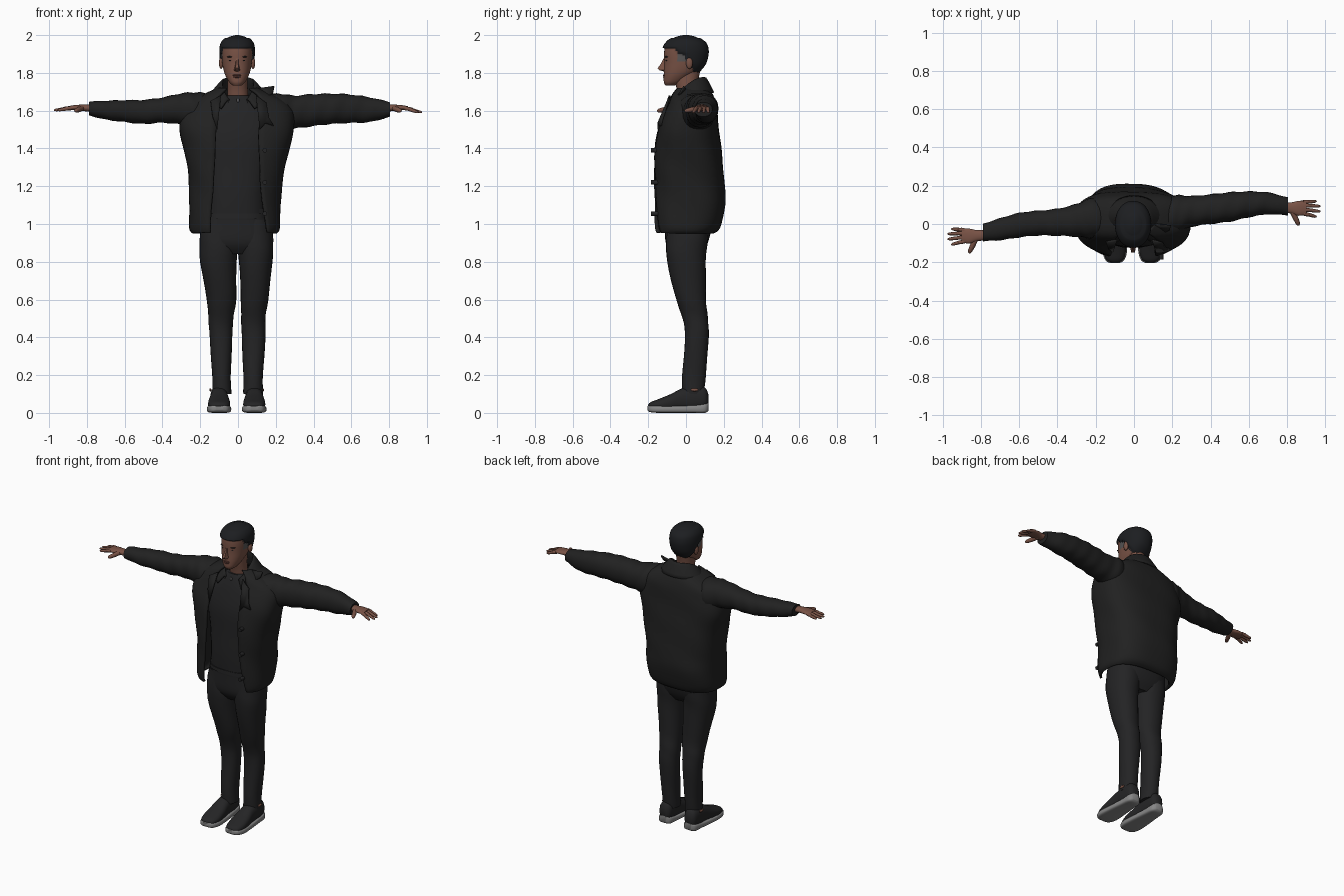
import bpy, bmesh, math
from mathutils import Vector

def material(name, r, g, b):
    m = bpy.data.materials.new(name)
    m.diffuse_color = (r, g, b, 1)
    return m

JACKET = material("jacket_black", .015, .015, .015)
CLOTH = material("trouser_black", .017, .017, .018)
HAIR = material("hair_dark", .012, .013, .015)
SKIN = material("skin", .19, .085, .06)
LIP = material("lip_brown", .13, .05, .04)
GREY = material("temple_grey", .10, .095, .095)
SOLE = material("sole_grey", .24, .24, .24)
SHOE = material("shoe_black", .018, .018, .019)

def spline(rows, k=4):
    """Smoothly interpolate tuples of numbers."""
    out, n = [], len(rows)
    for i in range(n - 1):
        a, b, c, d = rows[max(i - 1, 0)], rows[i], rows[i + 1], rows[min(i + 2, n - 1)]
        for j in range(k):
            t = j / k
            out.append(tuple(q + .5 * t * (r - p + t * (2*p - 5*q + 4*r - s + t * (3*(q - r) + s - p)))
                             for p, q, r, s in zip(a, b, c, d)))
    return out + [rows[-1]]

def skin_rings(name, rings, mat, closed=True, thick=0):
    bm = bmesh.new()
    vs = [[bm.verts.new(p) for p in r] for r in rings]
    n = len(rings[0])
    for a, b in zip(vs, vs[1:]):
        for i in range(n if closed else n - 1):
            j = (i + 1) % n
            bm.faces.new((a[i], a[j], b[j], b[i]))
    if closed:
        bm.faces.new(vs[0])
        bm.faces.new(vs[-1])
    return finish(name, bm, mat, thick)

def finish(name, bm, mat, thick=0):
    bmesh.ops.recalc_face_normals(bm, faces=bm.faces)
    me = bpy.data.meshes.new(name)
    bm.to_mesh(me)
    bm.free()
    me.materials.append(mat)
    me.shade_smooth()
    me.set_sharp_from_angle(angle=math.radians(50))
    ob = bpy.data.objects.new(name, me)
    bpy.context.collection.objects.link(ob)
    if thick:
        s = ob.modifiers.new("thickness", 'SOLIDIFY')
        s.thickness, s.offset = thick, 0
    return ob

def se(v, p):
    return math.copysign(abs(v) ** (2 / p), v)

def loft(name, rows, axis, mat, p=2.2, n=24, k=4, wob=0, dx=0):
    """Rows: position on axis, then min/max of both cross directions."""
    rings = []
    for q, (s, a0, a1, b0, b1) in enumerate(spline(rows, k)):
        ring = []
        for i in range(n):
            t = 2 * math.pi * i / n
            w = 1 + wob * math.sin(q * 1.3 + 2 * t)
            a = (a0 + a1) / 2 + (a1 - a0) / 2 * se(math.cos(t), p) * w
            b = (b0 + b1) / 2 + (b1 - b0) / 2 * se(math.sin(t), p) * w
            ring.append({'z': (a + dx, b, s), 'x': (s, a, b), 'y': (a + dx, s, b)}[axis])
        rings.append(ring)
    return skin_rings(name, rings, mat)

def tube(name, a, b, r, mat):
    a, b = Vector(a), Vector(b)
    d = (b - a).normalized()
    u = d.cross(Vector((0, 0, 1))).normalized()
    v = u.cross(d)
    rings = [[a.lerp(b, f) + r * g * (u * math.cos(i * math.pi / 5) + v * math.sin(i * math.pi / 5))
              for i in range(10)] for f, g in ((0, 1), (.5, 1), (.85, .8), (.96, .5), (1, .15))]
    return skin_rings(name, rings, mat)

def plate(name, pts, mat, thick):
    bm = bmesh.new()
    bm.faces.new([bm.verts.new(p) for p in pts])
    return finish(name, bm, mat, thick)

def ball(name, c, s, mat):
    bm = bmesh.new()
    bmesh.ops.create_uvsphere(bm, u_segments=16, v_segments=10, radius=1)
    for v in bm.verts:
        v.co = Vector(c) + Vector((v.co.x * s[0], v.co.y * s[1], v.co.z * s[2]))
    return finish(name, bm, mat)

# trousers
loft("left_leg", [(.10, -.135, -.035, -.02, .095), (.2, -.137, -.038, -.02, .105), (.4, -.15, -.03, -.005, .12),
                  (.5, -.157, -.025, -.018, .116), (.6, -.165, -.01, -.052, .106), (.8, -.2, -.008, -.1, .105),
                  (.92, -.203, 0, -.105, .115), (1.02, -.19, 0, -.1, .12)], 'z', CLOTH, wob=.012)
loft("right_leg", [(.10, .028, .132, -.02, .095), (.2, .028, .132, -.02, .105), (.4, .02, .146, -.005, .12),
                   (.5, .017, .145, -.018, .116), (.6, .015, .16, -.052, .106), (.8, .006, .182, -.1, .105),
                   (.92, -.01, .187, -.105, .115), (1.02, -.01, .17, -.1, .12)], 'z', CLOTH, wob=.012)
loft("hips", [(.84, -.15, .13, -.07, .08), (.9, -.2, .182, -.107, .115), (1, -.19, .17, -.112, .14),
              (1.08, -.18, .16, -.112, .14)], 'z', CLOTH, p=2.6)

# shoes
for side, dx in (("left", -.1), ("right", .086)):
    loft(side + "_shoe", [(-.2, -.02, .02, .02, .045), (-.185, -.045, .045, .012, .058), (-.14, -.058, .058, .01, .075),
                          (-.08, -.056, .056, .01, .1), (-.02, -.048, .048, .01, .13), (.05, -.046, .046, .01, .145),
                          (.1, -.04, .04, .02, .135), (.118, -.02, .02, .035, .1)], 'y', SHOE, p=2.4, dx=dx)
    loft(side + "_sole", [(-.205, -.02, .02, .015, .035), (-.19, -.048, .048, .004, .04), (-.14, -.064, .064, 0, .04),
                          (-.06, -.06, .06, 0, .038), (.04, -.05, .05, 0, .042), (.1, -.044, .044, 0, .05),
                          (.12, -.024, .024, .012, .055)], 'y', SOLE, p=4, dx=dx)
    ball(side + "_ankle", (dx + (.046 if dx > 0 else -.046), .045, .122), (.006, .02, .008), SKIN)

# shirt, belt
loft("shirt", [(1.02, -.17, .15, -.118, .13), (1.15, -.17, .15, -.125, .14), (1.3, -.18, .17, -.122, .14),
               (1.45, -.2, .2, -.118, .13), (1.57, -.19, .19, -.092, .12), (1.64, -.12, .12, -.07, .1),
               (1.68, -.068, .065, -.052, .075)], 'z', CLOTH, p=2.5)
loft("belt", [(1.03, -.18, .16, -.123, .14), (1.055, -.18, .16, -.123, .14)], 'z', SHOE, p=2.6, k=1)
ball("pendant", (0, -.073, 1.655), (.008, .006, .012), GREY)

# jacket body: open front, last two numbers are the opening edges
body = [(.955, -.235, .2, -.165, .14, -.145, .155), (.985, -.252, .215, -.17, .175, -.145, .15),
        (1.1, -.252, .22, -.172, .202, -.14, .13), (1.2, -.252, .226, -.172, .198, -.13, .12),
        (1.3, -.262, .243, -.17, .19, -.125, .115), (1.4, -.28, .265, -.165, .18, -.12, .11),
        (1.5, -.305, .29, -.145, .168, -.115, .11), (1.58, -.29, .29, -.115, .16, -.11, .12),
        (1.64, -.25, .25, -.09, .152, -.105, .12), (1.685, -.17, .17, -.075, .135, -.09, .1),
        (1.715, -.1, .1, -.05, .11, -.06, .06)]
rings = []
for q, (z, xl, xr, yf, yb, el, er) in enumerate(spline(body)):
    p, cx, hw = 2.7, (xl + xr) / 2, (xr - xl) / 2
    t0 = math.asin(min(.98, (er - cx) / hw) ** (p / 2))
    t1 = 2 * math.pi - math.asin(min(.98, (cx - el) / hw) ** (p / 2))
    ring = []
    for i in range(49):
        t = t0 + (t1 - t0) * i / 48
        w = 1 + .008 * math.sin(q * .7 + 4 * t)
        ring.append((cx + hw * se(math.sin(t), p) * w,
                     (yf + yb) / 2 - (yb - yf) / 2 * se(math.cos(t), p) * w, z))
    rings.append(ring)
skin_rings("jacket_body", rings, JACKET, False, .014)

# collar rolled outward and dropping toward the front
rings = []
for z, hw, yf, yb, drop in spline([(1.67, .115, -.09, .12, .1), (1.765, .085, -.075, .1, .14),
                                   (1.762, .1, -.085, .11, .13), (1.695, .155, -.115, .145, .1)], 3):
    ring = []
    for i in range(33):
        t = .6 + (2 * math.pi - 1.2) * i / 32
        ring.append((hw * math.sin(t), (yf + yb) / 2 - (yb - yf) / 2 * math.cos(t),
                     z - drop * ((1 + math.cos(t)) / 2) ** 2))
    rings.append(ring)
skin_rings("collar", rings, JACKET, False, .01)
plate("right_lapel", [(.095, -.085, 1.68), (.15, -.1, 1.64), (.165, -.125, 1.56), (.188, -.135, 1.52),
                      (.145, -.145, 1.535), (.115, -.145, 1.5)], JACKET, .012)
plate("left_lapel", [(-.09, -.085, 1.68), (-.145, -.095, 1.65), (-.135, -.125, 1.57), (-.11, -.145, 1.5)], JACKET, .012)
plate("collar_peak", [(.1, .0, 1.715), (.192, -.01, 1.728), (.185, -.03, 1.695), (.12, -.06, 1.65)], JACKET, .01)

# buttons
for z in (1.39, 1.22, 1.055):
    loft("button", [(-.185, .13, .154, z - .012, z + .012), (-.14, .13, .154, z - .012, z + .012)], 'y', SHOE, n=12, k=1)

# sleeves
loft("left_sleeve", [(-.15, -.06, .13, 1.5, 1.69), (-.22, -.075, .135, 1.5, 1.697), (-.3, -.066, .105, 1.525, 1.692),
                     (-.4, -.062, .08, 1.536, 1.67), (-.5, -.06, .07, 1.53, 1.657), (-.6, -.07, .058, 1.54, 1.656),
                     (-.7, -.085, .03, 1.553, 1.652), (-.79, -.09, 0, 1.575, 1.648)], 'x', JACKET, wob=.03, k=5)
loft("right_sleeve", [(.15, -.06, .13, 1.5, 1.685), (.22, -.05, .15, 1.49, 1.69), (.3, -.015, .147, 1.505, 1.68),
                      (.4, 0, .155, 1.518, 1.688), (.5, .012, .166, 1.53, 1.69), (.6, .035, .17, 1.535, 1.685),
                      (.7, .05, .165, 1.54, 1.67), (.805, .045, .138, 1.568, 1.645)], 'x', JACKET, wob=.03, k=5)

# hands: s mirrors along x, oy shifts sideways
for side, s, oy, slope in (("left", -1, -.06, .0), ("right", 1, .085, -.012)):
    ob = loft(side + "_palm", [(s * .76, oy - .024, oy + .03, 1.592, 1.632), (s * .82, oy - .03, oy + .028, 1.598, 1.632),
                               (s * .86, oy - .042, oy + .036, 1.602, 1.63), (s * .9, oy - .036, oy + .036, 1.602, 1.624)],
              'x', SKIN)
    for name, y0, y1, x1 in (("index", -.03, -.048, .955), ("middle", -.009, -.02, .975),
                             ("ring", .012, .008, .975), ("little", .029, .034, .955)):
        mid = (s * (.885 + x1) / 2, oy + (y0 + y1) / 2, 1.612 + slope / 2)
        tube(f"{side}_{name}_base", (s * .885, oy + y0, 1.613), mid, .0105, SKIN)
        tube(f"{side}_{name}_finger", (s * .89, oy + y0, 1.613), (s * x1, oy + y1, 1.602 + slope), .0095, SKIN)
    tube(side + "_thumb", (s * .825, oy - .015, 1.613), (s * .862, oy - .093, 1.598), .014, SKIN)

# neck and head
loft("neck", [(1.6, -.06, .06, -.03, .08), (1.7, -.056, .053, -.045, .062), (1.76, -.055, .05, -.06, .065),
              (1.83, -.055, .05, -.06, .08)], 'z', SKIN)
head = loft("head", [(1.733, -.028, .018, -.108, -.06), (1.75, -.046, .037, -.117, -.02), (1.78, -.064, .054, -.118, .025),
                     (1.81, -.075, .065, -.117, .065), (1.85, -.083, .073, -.115, .095), (1.9, -.087, .078, -.116, .108),
                     (1.935, -.086, .077, -.112, .106), (1.96, -.079, .07, -.097, .095), (1.98, -.063, .054, -.075, .07),
                     (1.993, -.04, .032, -.045, .045), (2, -.012, .004, -.015, .015)], 'z', SKIN, n=56, k=5)
me = head.data
me.materials.append(HAIR)
me.materials.append(GREY)
plain = set()
for f in me.polygons:
    c = f.center
    line = 1.93 if c.y < -.05 else max(1.79, 1.9 - max(0, c.y + .02) * 1.6)
    if c.z > line:
        f.material_index = 1
    elif abs(c.x) > .05 and -.05 < c.y < .03 and c.z > 1.855:
        f.material_index = 2
    if f.material_index != 1:
        plain.update(f.vertices)
for v in me.vertices:   # hair stands off the scalp
    if v.index not in plain and v.co.z < 1.985:
        d = Vector((v.co.x + .005, v.co.y, 0))
        v.co += d.normalized() * .012

# face details
X = -.005
skin_rings("nose", [[(X - w, -.105, z), (X - w * .6, y, z), (X + w * .6, y, z), (X + w, -.105, z)]
                    for z, w, y in ((1.808, .012, -.12), (1.815, .018, -.143), (1.825, .015, -.15),
                                    (1.845, .01, -.135), (1.875, .008, -.119))], SKIN)
ball("upper_lip", (X, -.115, 1.787), (.024, .008, .005), LIP)
ball("lower_lip", (X, -.114, 1.778), (.02, .008, .005), LIP)
for s in (-1, 1):
    ball("eye", (X + s * .032, -.1, 1.866), (.012, .009, .005), HAIR)
    ball("eyebrow", (X + s * .034, -.1, 1.885), (.02, .012, .004), HAIR)
    ball("ear", (X + s * .084, .018, 1.853), (.012, .018, .032), SKIN)
